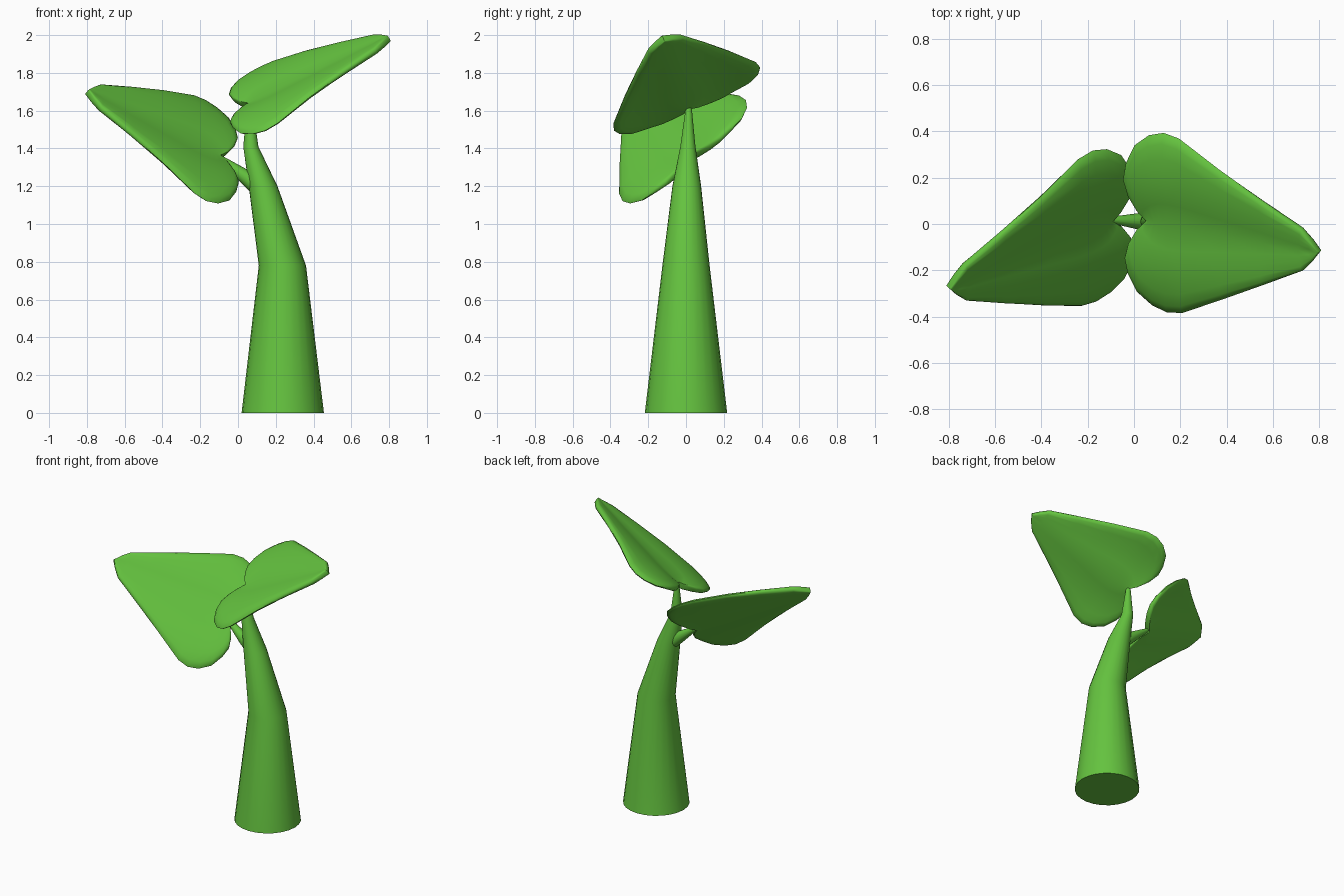
import bpy, bmesh, math
from mathutils import Vector

if "Cube" in bpy.data.objects:
    bpy.data.objects.remove(bpy.data.objects["Cube"])

green = bpy.data.materials.new("leaf_green")
green.diffuse_color = (0.13, 0.55, 0.05, 1)
green.use_nodes = True
green.node_tree.nodes["Principled BSDF"].inputs["Base Color"].default_value = green.diffuse_color


def finish(bm, name, angle):
    bmesh.ops.remove_doubles(bm, verts=bm.verts, dist=1e-5)
    bmesh.ops.recalc_face_normals(bm, faces=bm.faces)
    me = bpy.data.meshes.new(name)
    bm.to_mesh(me)
    bm.free()
    me.materials.append(green)
    ob = bpy.data.objects.new(name, me)
    bpy.context.collection.objects.link(ob)
    bpy.ops.object.select_all(action='DESELECT')
    ob.select_set(True)
    bpy.context.view_layer.objects.active = ob
    bpy.ops.object.shade_smooth_by_angle(angle=math.radians(angle))
    return ob


def limb(name, sections, axis, n=24):
    """Tapered tube through (x, y, z, radius) sections, all facing axis."""
    rot = Vector(axis).to_track_quat('Z', 'Y')
    bm = bmesh.new()
    rings = []
    for x, y, z, r in sections:
        rings.append([bm.verts.new(Vector((x, y, z)) + rot @ Vector(
            (r * math.cos(2 * math.pi * i / n), r * math.sin(2 * math.pi * i / n), 0)))
            for i in range(n)])
    for a, b in zip(rings, rings[1:]):
        for i in range(n):
            j = (i + 1) % n
            bm.faces.new((a[i], a[j], b[j], b[i]))
    bm.faces.new(rings[0])
    bm.faces.new(rings[-1])
    return finish(bm, name, 45)


# Half of the heart outline, notch to tip: (along midrib, sideways)
HALF = [(0, 0), (-.045, .05), (-.083, .12), (-.1, .19), (-.087, .26), (-.05, .345),
        (.015, .4), (.085, .422), (.16, .41), (.36, .306), (.56, .202), (.755, .1),
        (.80, .05), (.835, 0)]
# Point on the midrib that each outline point is joined to
RIB = [0, 0, .01, .02, .04, .06, .09, .13, .2, .37, .56, .74, .79, .82]
# Steps from midrib to rim with half thickness
STEPS = [(0, .018), (.25, .02), (.5, .02), (.75, .02), (.9, .018), (.97, .011), (1, 0)]


def leaf(name, notch, tip, side):
    """Cushioned heart-shaped leaf with a valley along its midrib."""
    notch, tip = Vector(notch), Vector(tip)
    u_dir = (tip - notch).normalized()
    v_dir = Vector(side)
    v_dir = (v_dir - u_dir * v_dir.dot(u_dir)).normalized()
    n_dir = u_dir.cross(v_dir)
    bm = bmesh.new()
    for mirror in (1, -1):
        for face in (1, -1):
            grid = []
            for i, ((u, v), m) in enumerate(zip(HALF, RIB)):
                row = []
                for s, t in STEPS:
                    pu, pv = m + (u - m) * s, v * s
                    w = .03 * math.sin(math.pi * min(1, pv / .42)) * (1 - .8 * max(pu, 0) / .84)
                    row.append(bm.verts.new(notch + u_dir * pu + v_dir * pv * mirror
                                            + n_dir * (w + face * t)))
                grid.append(row)
            for a, b in zip(grid, grid[1:]):
                for k in range(len(STEPS) - 1):
                    bm.faces.new((a[k], a[k + 1], b[k + 1], b[k]))
    # merge seams, then drop collapsed faces and the walls doubled on the midplane
    bmesh.ops.remove_doubles(bm, verts=bm.verts, dist=1e-5)
    bmesh.ops.dissolve_degenerate(bm, dist=1e-5, edges=bm.edges)
    return finish(bm, name, 60)


# Thick tapering stem that bends to the left
limb("stem", [(.237, 0, 0, .218), (.235, 0, .78, .125), (.133, .004, 1.2, .076),
              (.068, .01, 1.41, .04), (.062, .015, 1.64, .013)], (0, 0, 1))

# Short side branch
limb("side_branch", [(.11, .01, 1.185, .042), (.045, .01, 1.245, .04),
                     (-.11, .018, 1.362, .012)], (-.8, 0, .6), 16)

# Two leaves
leaf("upper_leaf", (.06, .02, 1.625), (.80, -.12, 1.983), (0, .745, .33))
leaf("lower_leaf", (-.101, .021, 1.353), (-.80, -.275, 1.70), (.01, -.63, -.515))
